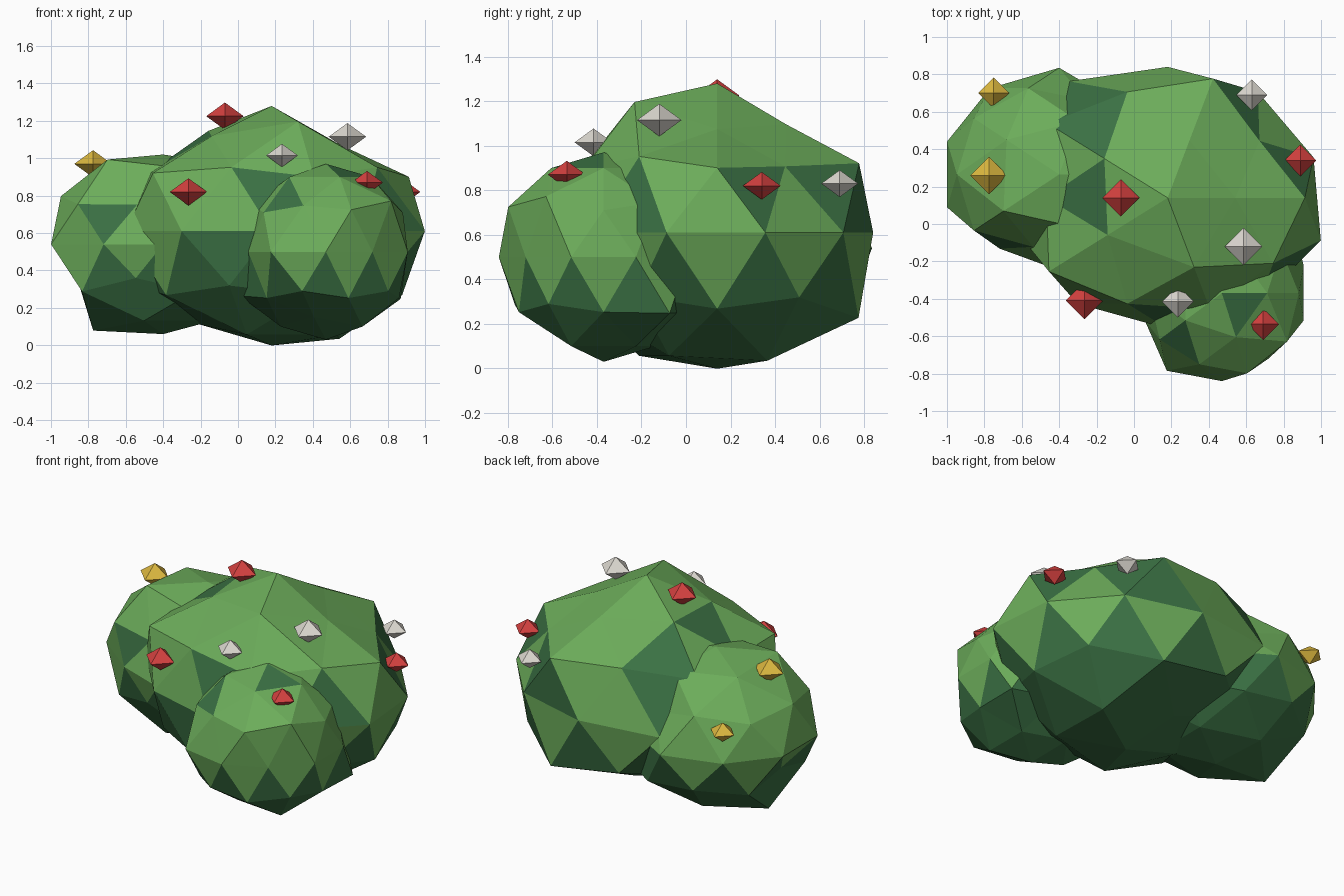
import bpy, bmesh
from mathutils import Vector


def material(name, rgb):
    m = bpy.data.materials.new(name)
    m.diffuse_color = (*rgb, 1)
    return m


LIGHT = material("light_green", (0.150, 0.415, 0.103))
DARK = material("dark_green", (0.043, 0.165, 0.057))
RED = material("red", (0.66, 0.052, 0.050))
YELLOW = material("yellow", (0.72, 0.48, 0.050))
WHITE = material("white", (0.72, 0.69, 0.635))


def finish(bm, name, mats):
    me = bpy.data.meshes.new(name)
    bm.to_mesh(me)
    bm.free()
    for m in mats:
        me.materials.append(m)
    ob = bpy.data.objects.new(name, me)
    bpy.context.collection.objects.link(ob)
    return ob


def clump(name, centre, radii, bumps, patches):
    """Faceted leaf clump: bumps push single vertices in or out,
    undersides and the faces nearest each patch direction are dark."""
    bm = bmesh.new()
    bmesh.ops.create_icosphere(bm, subdivisions=2, radius=1)
    for f in bm.faces:
        f.smooth = False
        f.material_index = 1 if f.calc_center_median().normalized().z < -0.25 else 0
    for p in patches:
        d = Vector(p).normalized()
        face = max(bm.faces, key=lambda f: f.calc_center_median().normalized().dot(d))
        face.material_index = 1
    moves = []
    for x, y, z, k in bumps:
        d = Vector((x, y, z))
        moves.append((max(bm.verts, key=lambda v: v.co.dot(d)), k))
    for v, k in moves:
        v.co *= k
    for v in bm.verts:
        v.co = Vector(c + a * r for c, a, r in zip(centre, v.co, radii))
    return finish(bm, name, [LIGHT, DARK])


# large middle clump
clump("main_clump", (0.18, 0.14, 0.61), (0.82, 0.70, 0.65),
      [(0, 0, 1, 1.03), (0, 0, -1, 0.94),
       (0.53, 0, 0.85, 0.84), (0.16, 0.5, 0.85, 0.88),
       (-0.43, 0.31, 0.85, 0.97), (-0.43, -0.31, 0.85, 0.92),
       (0.16, -0.5, 0.85, 1.06), (-0.72, -0.53, 0.45, 1.07),
       (-0.72, 0.53, 0.45, 1.08), (-0.59, 0.81, 0, 1.1),
       (0.28, 0.85, 0.45, 1.07), (0.69, 0.5, 0.53, 0.87),
       (-0.85, 0, 0.53, 0.93), (0.95, -0.31, 0, 1.05),
       (-0.28, 0.85, -0.45, 1.05), (0.26, 0.81, -0.53, 1.12),
       (0.72, -0.53, -0.45, 0.98), (-0.53, 0, -0.85, 0.90),
       (-0.16, 0.5, -0.85, 0.86), (0.43, 0.31, -0.85, 1.04)],
      [(-0.52, 0.72, 0.32), (-0.47, 0.55, 0.61), (-0.57, 0, 0.74),
       (0.52, 0.72, 0.32), (0.85, 0.27, 0.32), (0.74, -0.54, 0.18),
       (0, -0.88, 0.32), (-0.29, -0.88, -0.15), (0.29, 0.88, 0.15)])

# left clump
clump("left_clump", (-0.40, 0.265, 0.54), (0.63, 0.57, 0.48),
      [(-0.43, -0.31, 0.85, 1.11), (-0.43, 0.31, 0.85, 1.05),
       (0.53, 0, 0.85, 1.04), (-0.85, 0, 0.53, 1.02),
       (-0.89, 0, -0.45, 0.82), (-0.53, 0, -0.85, 1.13),
       (-0.59, -0.81, 0, 0.86), (-0.26, -0.81, 0.53, 0.84),
       (-0.28, -0.85, -0.45, 0.84), (0, -1, 0, 0.9),
       (0.28, 0.85, 0.45, 0.82), (0.59, 0.81, 0, 0.84)],
      [(-0.52, -0.72, 0.32), (0.29, 0.88, -0.15)])

# small front clump
clump("front_clump", (0.47, -0.37, 0.50), (0.46, 0.47, 0.47),
      [(0.28, -0.85, 0.45, 1.07), (0.69, -0.5, 0.53, 1.1),
       (-0.59, -0.81, 0, 1.09), (0.59, -0.81, 0, 0.92),
       (-0.95, -0.31, 0, 0.95), (-0.89, 0, -0.45, 1.12),
       (0.72, 0.53, -0.45, 1.2), (-0.16, -0.5, -0.85, 0.87)],
      [(-0.47, -0.55, 0.61), (0.23, -0.17, 0.9)])

# octahedral flowers: colour, position, radius
FLOWERS = [
    (RED, (-0.07, 0.14, 1.225), 0.10), (RED, (-0.265, -0.41, 0.82), 0.10),
    (RED, (0.69, -0.535, 0.87), 0.085), (RED, (0.89, 0.34, 0.82), 0.085),
    (WHITE, (0.585, -0.12, 1.115), 0.10), (WHITE, (0.235, -0.415, 1.015), 0.085),
    (WHITE, (0.63, 0.69, 0.83), 0.083),
    (YELLOW, (-0.775, 0.26, 0.97), 0.10), (YELLOW, (-0.75, 0.70, 0.73), 0.083),
]
for i, (mat, pos, r) in enumerate(FLOWERS, 1):
    bm = bmesh.new()
    bmesh.ops.create_uvsphere(bm, u_segments=4, v_segments=2, radius=r)
    for v in bm.verts:
        v.co.z *= 0.73
    finish(bm, f"{mat.name}_flower_{i}", [mat]).location = pos
